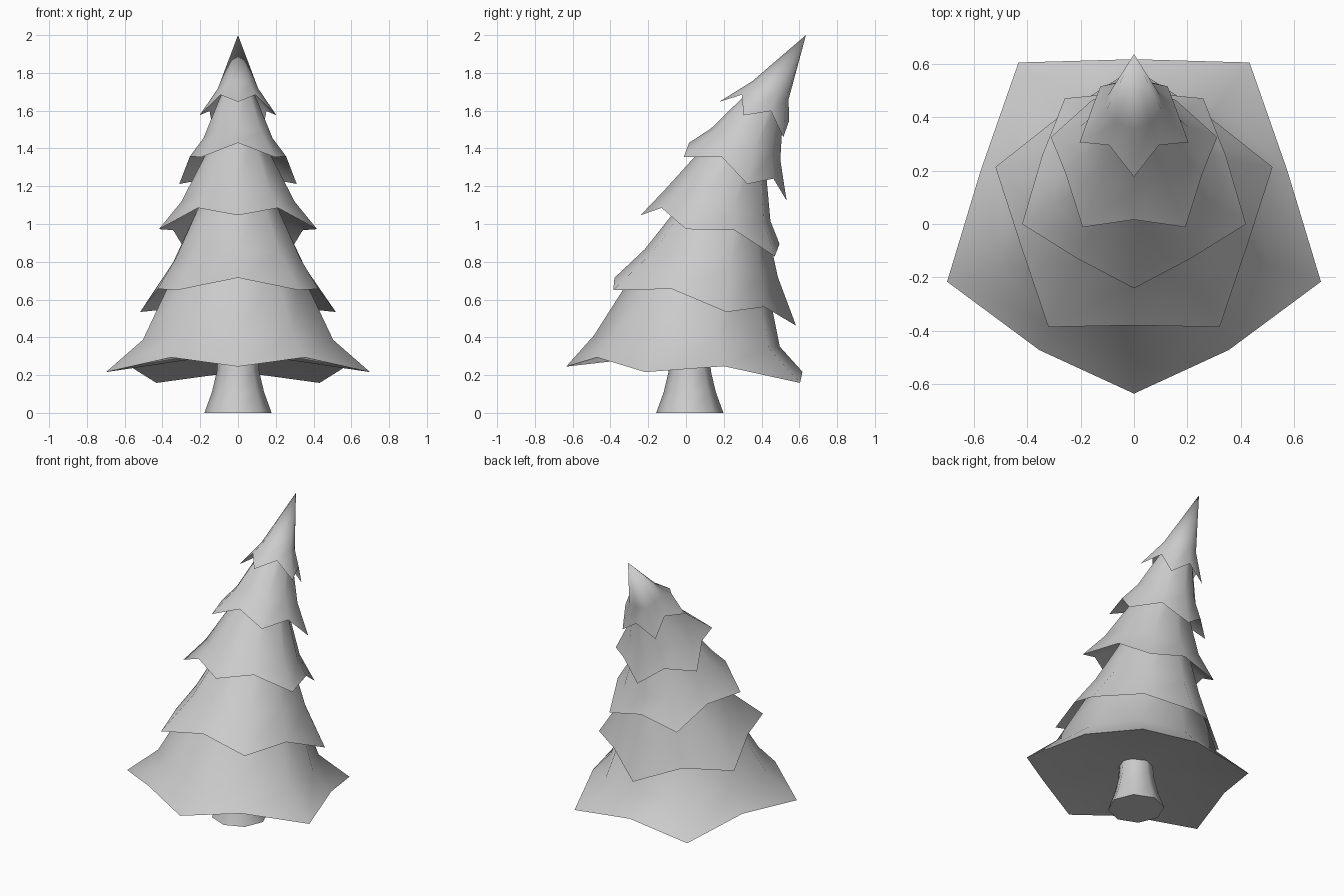
import bpy
import bmesh
from math import sin, cos, pi, radians
from mathutils import Vector, Matrix

default_cube = bpy.data.objects.get("Cube")
if default_cube:
    bpy.data.objects.remove(default_cube, do_unlink=True)

# One plain grey for the whole tree
grey = bpy.data.materials.new("plain grey")
grey.use_nodes = True
grey.diffuse_color = (0.6, 0.6, 0.6, 1)
grey.node_tree.nodes["Principled BSDF"].inputs["Base Color"].default_value = grey.diffuse_color


def star_ring(bm, center, tilt, radius, valley=1.0, drop=0.0, front=1.0, flip=False, sides=10):
    """Tilted ring whose even corners are drooping points and odd corners are valleys."""
    turn = Matrix.Rotation(-radians(tilt), 3, "X")
    start = pi / 2 if flip else -pi / 2
    verts = []
    for i in range(sides):
        angle = start + 2 * pi * i / sides
        reach = radius * (valley if i % 2 else 1)
        if i == 0 and not flip:
            reach *= front
        local = Vector((reach * cos(angle), reach * sin(angle), 0 if i % 2 else -drop))
        verts.append(bm.verts.new(Vector((0, *center)) + turn @ local))
    return verts


def bridge(bm, lower, upper):
    count = len(lower)
    for i in range(count):
        j = (i + 1) % count
        bm.faces.new((lower[i], lower[j], upper[j], upper[i]))


def fan(bm, ring, apex):
    tip = bm.verts.new(apex)
    for i, vert in enumerate(ring):
        bm.faces.new((vert, ring[(i + 1) % len(ring)], tip))


def finish(bm, name):
    bmesh.ops.recalc_face_normals(bm, faces=bm.faces)
    mesh = bpy.data.meshes.new(name)
    bm.to_mesh(mesh)
    bm.free()
    mesh.materials.append(grey)
    obj = bpy.data.objects.new(name, mesh)
    bpy.context.collection.objects.link(obj)
    bpy.ops.object.select_all(action="DESELECT")
    obj.select_set(True)
    bpy.context.view_layer.objects.active = obj
    bpy.ops.object.shade_smooth_by_angle(angle=radians(60))


def branch_tier(name, rim, mid, top, tilt, flip=False, front=1.0, drop=0.065, valley=0.82,
                hollow=0.5):
    """Flared skirt; rim, mid and top are (y, z, radius), with a zero top radius for a tip.
    The underside rises to a fraction of the tier's height given by hollow."""
    bm = bmesh.new()
    low = star_ring(bm, rim[:2], tilt, rim[2], valley, drop, front, flip)
    waist = star_ring(bm, mid[:2], tilt, mid[2], 0.92, 0.01, (1 + front) / 2, flip)
    bridge(bm, low, waist)
    if top[2]:
        high = star_ring(bm, top[:2], tilt, top[2], 0.97, flip=flip)
        bridge(bm, waist, high)
        bm.faces.new(high)
    else:
        fan(bm, waist, (0, *top[:2]))
    fan(bm, low, Vector((0, *rim[:2])).lerp(Vector((0, *top[:2])), hollow))
    finish(bm, name)


# Five tiers of branches, leaning further back toward the tip
branch_tier("bottom_branches", (0.015, 0.26, 0.735), (0.01, 0.385, 0.53), (0.09, 0.76, 0.34),
            4, front=0.88, drop=0.06, hollow=0.12)
branch_tier("lower_branches", (0.06, 0.63, 0.545), (0.12, 0.8, 0.375), (0.21, 1.13, 0.2),
            11, flip=True)
branch_tier("middle_branches", (0.15, 1.0, 0.44), (0.17, 1.1, 0.315), (0.29, 1.45, 0.13),
            17, front=0.88, drop=0.07)
branch_tier("upper_branches", (0.263, 1.325, 0.327), (0.31, 1.43, 0.21), (0.44, 1.7, 0.085),
            23, flip=True, drop=0.08)
branch_tier("treetop", (0.407, 1.622, 0.214), (0.453, 1.71, 0.112), (0.635, 2.0, 0),
            29, drop=0.09, valley=0.74)

# Trunk flaring out at the foot
bm = bmesh.new()
rings = [star_ring(bm, (0.02, z), 0, radius, sides=8)
         for z, radius in ((0, 0.178), (0.11, 0.138), (0.22, 0.112), (0.4, 0.1))]
for lower, upper in zip(rings, rings[1:]):
    bridge(bm, lower, upper)
bm.faces.new(rings[0])
bm.faces.new(rings[-1])
finish(bm, "trunk")
